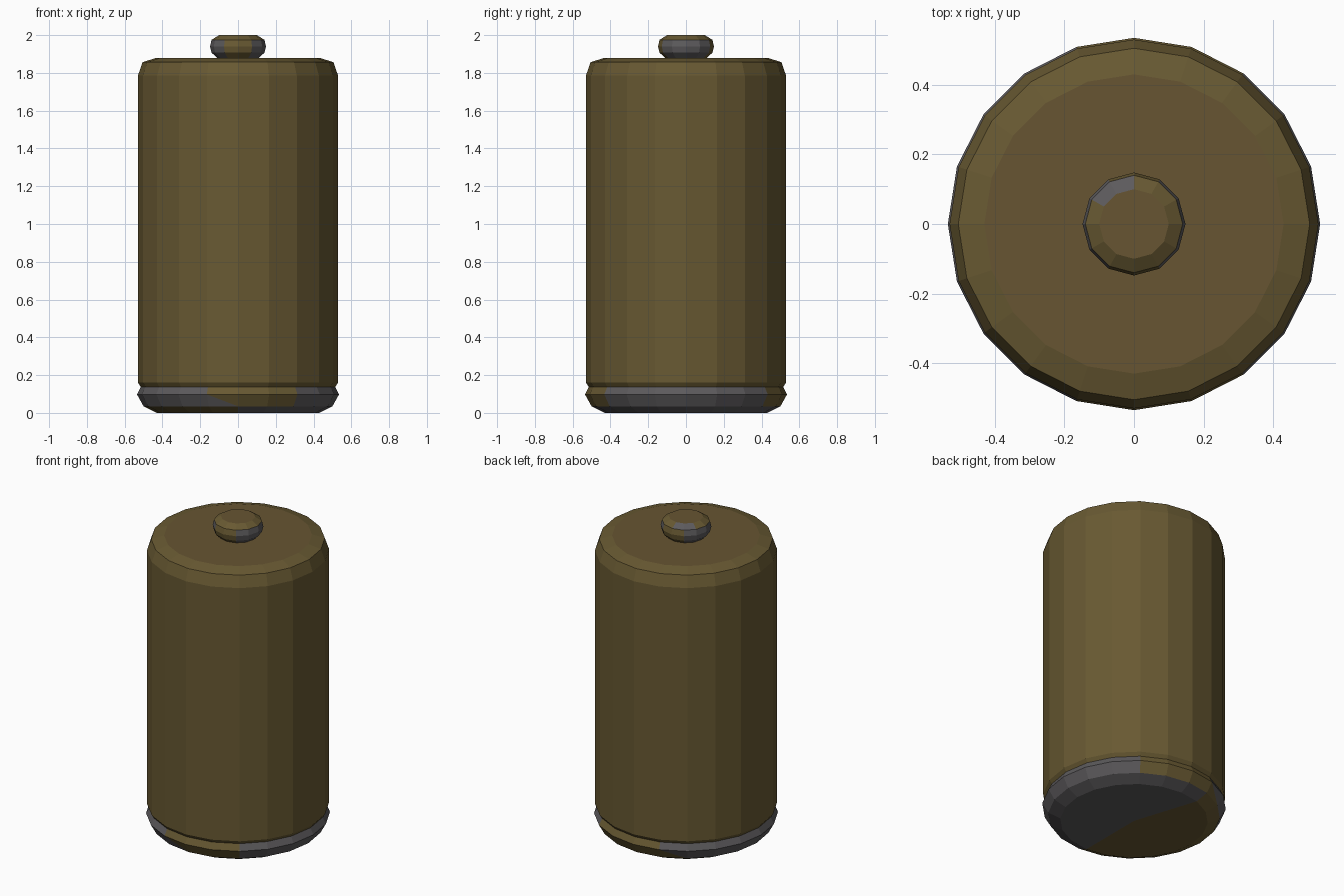
import bpy
import bmesh
import math

cube = bpy.data.objects.get("Cube")
if cube:
    bpy.data.objects.remove(cube, do_unlink=True)


def make_material(name, rgb):
    mat = bpy.data.materials.new(name)
    mat.use_nodes = True
    color = (*rgb, 1.0)
    mat.diffuse_color = color
    mat.node_tree.nodes["Principled BSDF"].inputs["Base Color"].default_value = color
    return mat


olive = make_material("olive_brown", (0.138, 0.1, 0.032))
lid_brown = make_material("lid_brown", (0.135, 0.09, 0.032))
steel = make_material("dark_grey", (0.107, 0.102, 0.107))
PALETTE = [olive, lid_brown, steel]
OLIVE, LID, GREY = range(len(PALETTE))


def lathe(name, sides, profile, color_rule, split_row=None):
    """Turn a (radius, height) profile around z; color_rule(row, degrees) picks a colour."""
    bm = bmesh.new()
    rings = []
    for r, z in profile:
        if r == 0:
            rings.append([bm.verts.new((0, 0, z))] * sides)
        else:
            turns = [math.tau * i / sides for i in range(sides)]
            rings.append([bm.verts.new((r * math.cos(a), r * math.sin(a), z)) for a in turns])
    for row, (low, high) in enumerate(zip(rings, rings[1:])):
        for i in range(sides):
            j = (i + 1) % sides
            loops = [(low[i], low[j], high[j], high[i])]
            if row == split_row:
                loops = [(low[i], low[j], high[i]), (low[j], high[j], high[i])]
            for k, verts in enumerate(loops):
                face = bm.faces.new(list(dict.fromkeys(verts)))
                shift = (1 / 3, 2 / 3)[k] if len(loops) > 1 else 0.5
                face.material_index = color_rule(row, (i + shift) * 360 / sides)
    mesh = bpy.data.meshes.new(name)
    bm.to_mesh(mesh)
    bm.free()
    for mat in PALETTE:
        mesh.materials.append(mat)
    obj = bpy.data.objects.new(name, mesh)
    bpy.context.collection.objects.link(obj)
    return obj


def within(angle, *spans):
    return any(a < angle < b for a, b in spans)


# Canister body with bevelled shoulder and flat lid
def body_color(row, angle):
    return LID if row == 4 else OLIVE


lathe("canister_body", 20,
      [(0.515, 0.138), (0.53, 0.16), (0.53, 1.785), (0.505, 1.857), (0.43, 1.88), (0, 1.88)],
      body_color)


# Worn base rim: paint remains on two stretches of the rim and half of the underside
def base_color(row, angle):
    if row < 2:
        painted = within(angle, (115, 268))
    else:
        painted = within(angle, (54, 117), (260, 306))
    return OLIVE if painted else GREY


lathe("base_rim", 20,
      [(0, 0), (0.43, 0), (0.5, 0.035), (0.535, 0.098), (0.515, 0.138)],
      base_color, split_row=2)


# Worn knob on the lid
def knob_color(row, angle):
    if row == 4:
        return LID
    if row == 3:
        return GREY if within(angle, (75, 165)) else OLIVE
    return OLIVE if within(angle, (60, 135), (240, 300)) else GREY


lathe("lid_knob", 12,
      [(0.105, 1.875), (0.14, 1.907), (0.148, 1.94), (0.14, 1.975), (0.1, 2.0), (0, 2.0)],
      knob_color)
